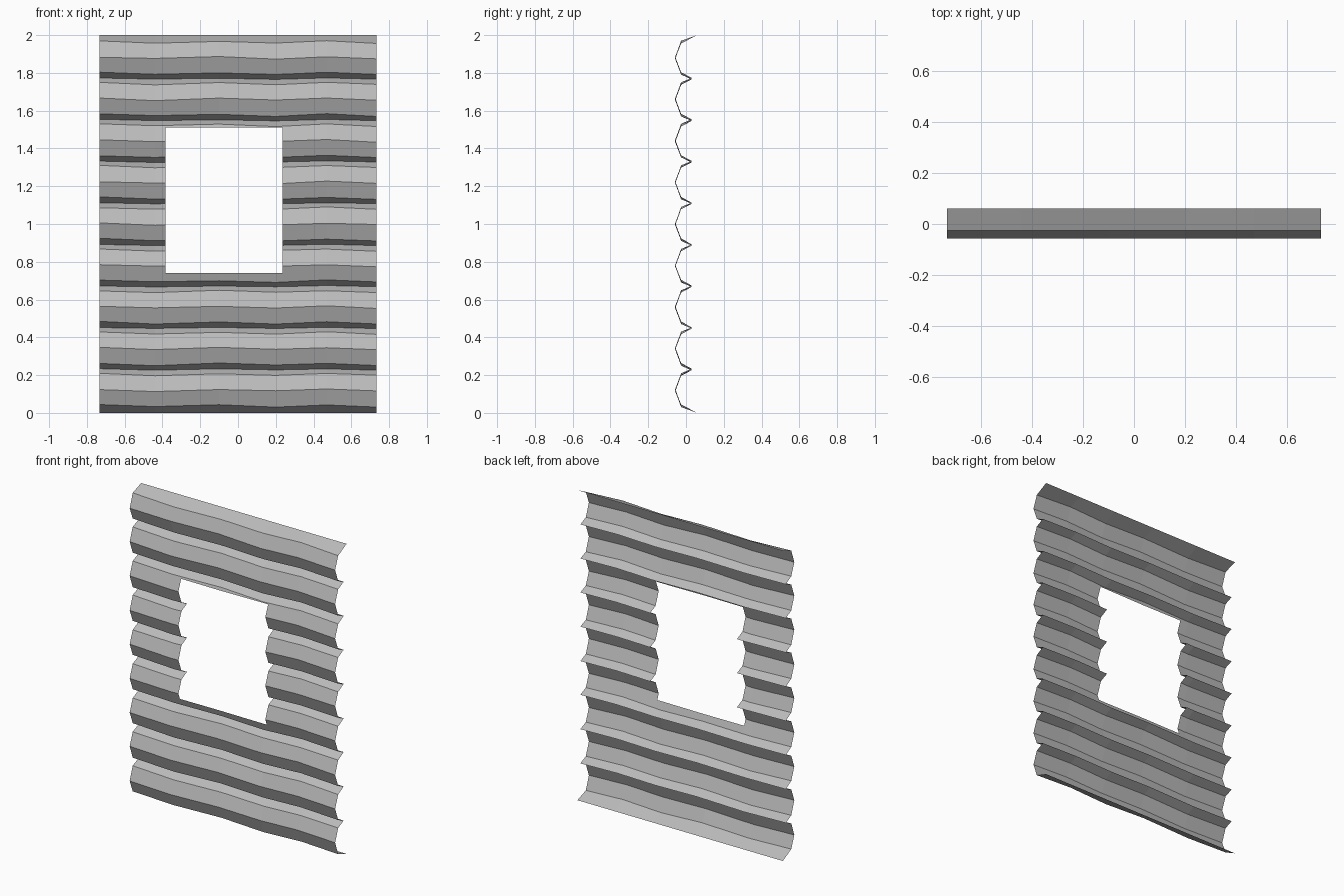
import bpy, bmesh, random
from mathutils import Vector

random.seed(4)
old = bpy.data.objects.get("Cube")
if old:
    bpy.data.objects.remove(old, do_unlink=True)

# Weathered grey material
grey = bpy.data.materials.new("weathered grey")
grey.use_nodes = True
colour = (0.5, 0.5, 0.5, 1)
grey.diffuse_color = colour
grey.node_tree.nodes["Principled BSDF"].inputs["Base Color"].default_value = colour

# Profile rows (depth, height, waviness) of nine stacked logs
LOGS, PITCH = 9, 0.22
rows = [(0.06, 0.0, 0.0)]
for i in range(LOGS):
    mid = 0.12 + PITCH * i
    rows += [(-0.026, mid - 0.083, 0.005), (-0.057, mid, 0.005), (-0.026, mid + 0.083, 0.005)]
    rows.append((0.03, mid + 0.11, 0.003) if i < LOGS - 1 else (0.06, 2.0, 0.0))

# Sheet of bent planks, gently wavy along its length
columns = [-0.733, -0.44, -0.1, 0.2, 0.47, 0.733]
bm = bmesh.new()
grid = []
for y, z, wave in rows:
    grid.append([bm.verts.new((x, y, z + wave * ((-1) ** c + random.uniform(-0.5, 0.5))))
                 for c, x in enumerate(columns)])
for low, high in zip(grid, grid[1:]):
    for c in range(len(columns) - 1):
        bm.faces.new((low[c], low[c + 1], high[c + 1], high[c]))

# Window opening
X0, X1, Z0, Z1 = -0.385, 0.235, 0.74, 1.51
for co, no in (((X0, 0, 0), (1, 0, 0)), ((X1, 0, 0), (1, 0, 0)),
               ((0, 0, Z0), (0, 0, 1)), ((0, 0, Z1), (0, 0, 1))):
    # Only cut the faces around the opening
    near = [f for f in bm.faces
            if any(X0 - 0.001 < v.co.x < X1 + 0.001 for v in f.verts)
            and max(v.co.z for v in f.verts) > Z0 and min(v.co.z for v in f.verts) < Z1]
    geom = near + list({e for f in near for e in f.edges}) + list({v for f in near for v in f.verts})
    bmesh.ops.bisect_plane(bm, geom=geom, plane_co=Vector(co), plane_no=Vector(no), dist=1e-5)
hole = []
for f in bm.faces:
    m = f.calc_center_median()
    if X0 < m.x < X1 and Z0 < m.z < Z1:
        hole.append(f)
bmesh.ops.delete(bm, geom=hole, context='FACES')

mesh = bpy.data.meshes.new("log_wall")
bm.to_mesh(mesh)
bm.free()
mesh.materials.append(grey)
wall = bpy.data.objects.new("log_wall", mesh)
bpy.context.collection.objects.link(wall)
